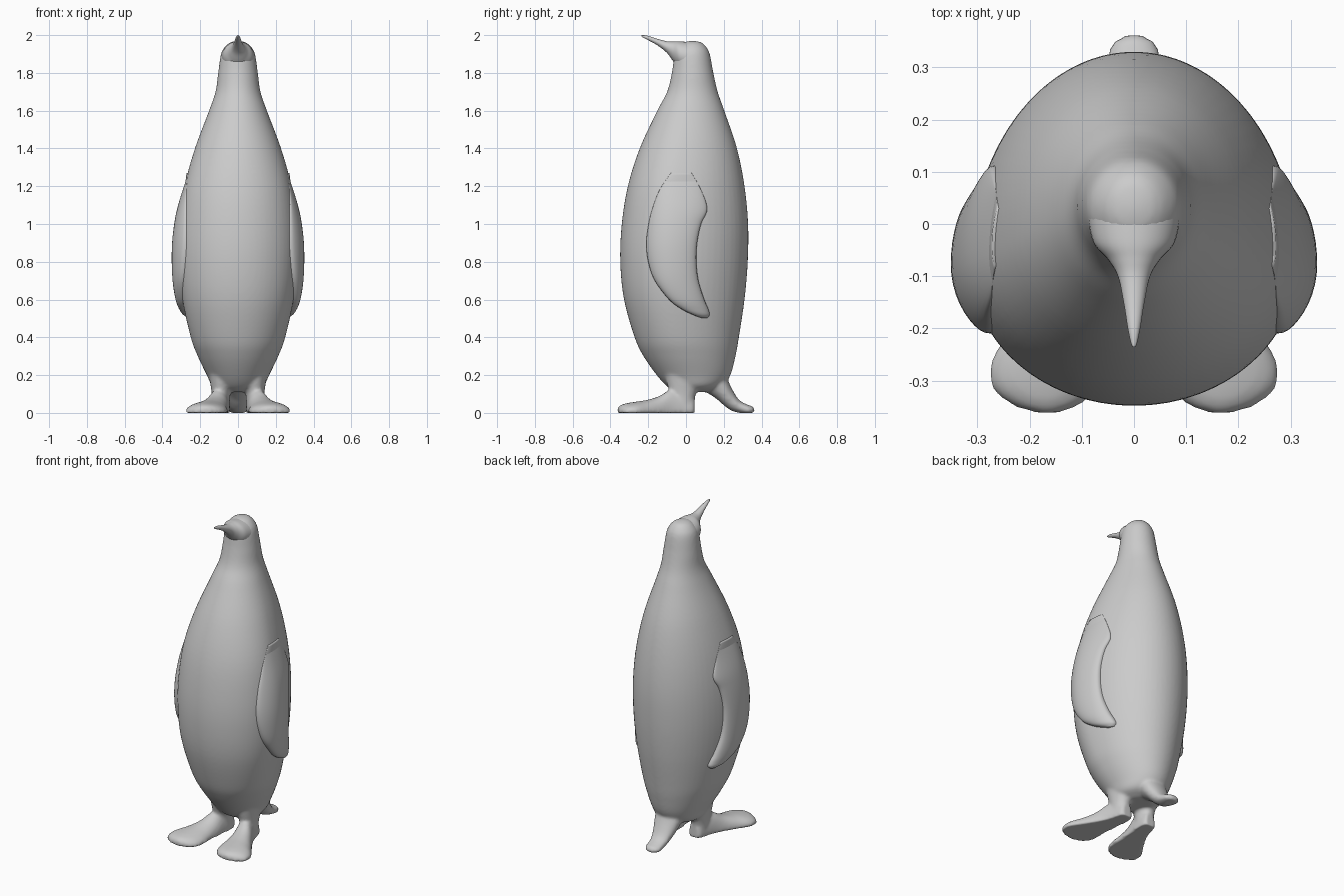
import bpy, bmesh, math

if "Cube" in bpy.data.objects:
    bpy.data.objects.remove(bpy.data.objects["Cube"])


def smooth_rows(rows, n=6):
    """Catmull-Rom interpolation of a table of section values."""
    out = []
    for i in range(len(rows) - 1):
        a, b, c, d = (rows[max(i - 1, 0)], rows[i], rows[i + 1],
                      rows[min(i + 2, len(rows) - 1)])
        for k in range(n):
            t = k / n
            out.append([0.5 * (2 * q + (r - p) * t + (2 * p - 5 * q + 4 * r - s) * t * t
                               + (3 * q - p - 3 * r + s) * t ** 3)
                        for p, q, r, s in zip(a, b, c, d)])
    out.append(list(rows[-1]))
    return out


def loft(bm, rings):
    """Skin a list of closed rings and cap both ends."""
    vr = [[bm.verts.new(p) for p in r] for r in rings]
    n = len(vr[0])
    faces = [bm.faces.new(vr[0]), bm.faces.new(vr[-1])]
    for a, b in zip(vr, vr[1:]):
        faces += [bm.faces.new((a[i], a[(i + 1) % n], b[(i + 1) % n], b[i]))
                  for i in range(n)]
    bmesh.ops.recalc_face_normals(bm, faces=faces)


def finish(name, bm):
    me = bpy.data.meshes.new(name)
    bm.to_mesh(me)
    bm.free()
    for p in me.polygons:
        p.use_smooth = True
    ob = bpy.data.objects.new(name, me)
    bpy.context.collection.objects.link(ob)
    return ob


def angles(n):
    return [2 * math.pi * i / n for i in range(n)]


def lengthwise(rows, side=1, n=32):
    """Rings along y from (y, centre x, half width, z low, z high), cut flat at z=0."""
    return [[(side * (cx + w * math.cos(a)), y,
              max(0, (lo + hi) / 2 + (hi - lo) / 2 * math.sin(a))) for a in angles(n)]
            for y, cx, w, lo, hi in smooth_rows(rows)]


# Body and head sections: z, half width, front y, back y, position of widest point
BODY = smooth_rows([
    (1.970, .006, .025, .040, .5), (1.962, .040, -.010, .080, .5),
    (1.94, .068, -.037, .105, .5), (1.90, .090, -.060, .126, .5),
    (1.80, .105, -.075, .145, .5), (1.70, .119, -.100, .168, .48),
    (1.60, .153, -.152, .203, .45), (1.40, .228, -.245, .270, .42),
    (1.20, .283, -.308, .310, .4), (1.00, .309, -.340, .329, .4),
    (.80, .313, -.348, .327, .4), (.60, .294, -.328, .310, .4),
    (.40, .250, -.272, .280, .42), (.30, .213, -.225, .262, .44),
    (.20, .165, -.155, .235, .46), (.14, .135, -.100, .190, .48),
    (.11, .080, -.050, .120, .5)])


def half_width(y, z):
    """Body surface x at a given y and z."""
    for a, b in zip(BODY, BODY[1:]):
        if a[0] >= z >= b[0]:
            t = (a[0] - z) / (a[0] - b[0])
            _, w, f, k, m = [p + (q - p) * t for p, q in zip(a, b)]
            c = f + m * (k - f)
            u = (y - c) / ((k - c) if y > c else (c - f))
            return w * math.sqrt(max(0.02, 1 - u * u))
    return 0


# Body, legs, feet and tail fused into one skin
bm = bmesh.new()
rings = []
for z, w, f, k, m in BODY:
    c = f + m * (k - f)
    rings.append([(w * math.cos(a),
                   c + ((k - c) if math.sin(a) > 0 else (c - f)) * math.sin(a), z)
                  for a in angles(64)])
loft(bm, rings)

FOOT = [(.046, .085, .030, .085), (.03, .087, .042, .11), (-.02, .092, .050, .12),
        (-.08, .105, .058, .125), (-.14, .125, .072, .090), (-.20, .145, .091, .070),
        (-.26, .164, .110, .060), (-.31, .171, .104, .052), (-.345, .169, .070, .042),
        (-.362, .166, .025, .028)]
LEG = [(0, .046, -.07, .044), (.08, .048, -.08, .048), (.15, .056, -.10, .07),
       (.24, .070, -.12, .09)]
for side in (1, -1):
    loft(bm, lengthwise([(y, cx, w, -.8 * h, h) for y, cx, w, h in FOOT], side))
    loft(bm, [[(side * (.09 + w * math.cos(a)),
                (f + k) / 2 + (k - f) / 2 * math.sin(a), z) for a in angles(24)]
              for z, w, f, k in smooth_rows(LEG)])

TAIL = [(.09, 0, .070, .12, .25), (.16, 0, .085, .075, .26), (.20, 0, .078, .04, .22),
        (.24, 0, .062, .012, .135), (.28, 0, .053, .0, .07), (.33, 0, .050, -.01, .042),
        (.35, 0, .038, -.006, .036), (.363, 0, .015, .004, .022)]
loft(bm, lengthwise(TAIL))
body = finish("body", bm)
rm = body.modifiers.new("fuse", 'REMESH')
rm.mode = 'VOXEL'
rm.voxel_size = 0.009
rm.use_smooth_shade = True
sm = body.modifiers.new("soften", 'SMOOTH')
sm.factor = 0.5
sm.iterations = 7

# Beak, flared into the head and curving upward
bm = bmesh.new()
loft(bm, lengthwise([
    (.02, 0, .090, 1.80, 1.962), (-.035, 0, .078, 1.825, 1.967),
    (-.068, 0, .050, 1.862, 1.966), (-.10, 0, .031, 1.905, 1.967),
    (-.15, 0, .020, 1.945, 1.980), (-.20, 0, .012, 1.973, 1.996),
    (-.228, 0, .006, 1.987, 2.0), (-.236, 0, .002, 1.994, 1.999)]))
finish("beak", bm)

# Flippers hugging the body: z, front y, back y, thickness
FLIPPER = smooth_rows([
    (1.27, -.08, .03, -.006), (1.18, -.140, .080, .006), (1.08, -.178, .112, .021),
    (1.00, -.198, .080, .029), (.90, -.210, .059, .035), (.80, -.200, .055, .038),
    (.70, -.165, .066, .040), (.60, -.090, .097, .040), (.55, -.025, .118, .036),
    (.52, .035, .125, .030), (.503, .080, .112, .016)])
for side, name in ((1, "left_flipper"), (-1, "right_flipper")):
    bm = bmesh.new()
    rings = []
    for z, f, k, t in FLIPPER:
        ring = []
        for a in angles(40):
            y = (f + k) / 2 + (k - f) / 2 * math.cos(a)
            s = math.sin(a)
            x = half_width(y, z) + t * math.copysign(abs(s) ** .6, s)
            ring.append((side * x, y, z))
        rings.append(ring)
    loft(bm, rings)
    finish(name, bm)
